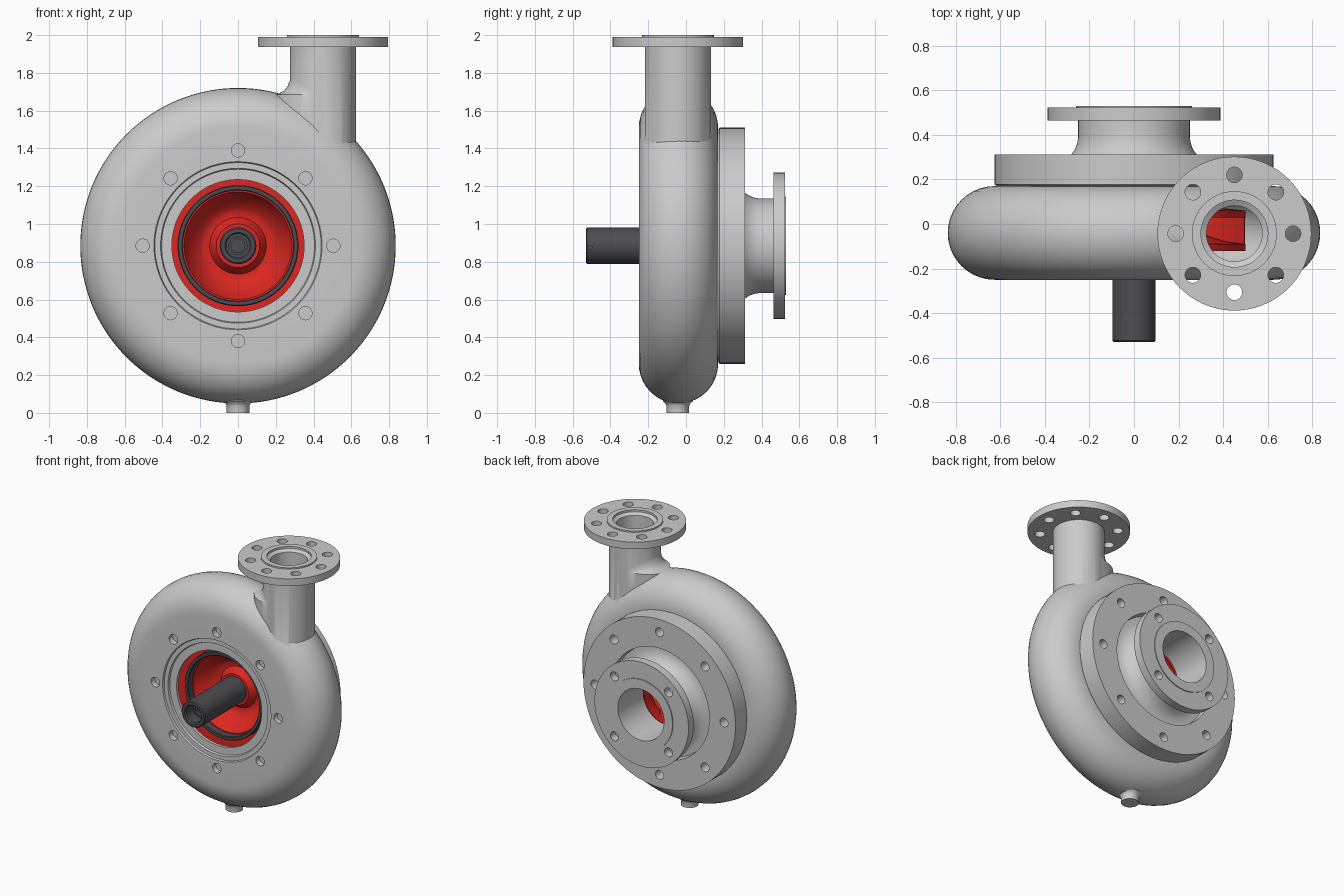
import bpy, bmesh
from math import sin, cos, pi, radians

if "Cube" in bpy.data.objects:
    bpy.data.objects.remove(bpy.data.objects["Cube"])

ZC = 0.885            # height of the pump axis
YC = -0.04            # middle plane of the casing
OUT = 0.45            # x of the outlet pipe
AXIS = (0, 0, ZC)


def material(name, col):
    m = bpy.data.materials.new(name)
    m.diffuse_color = (*col, 1)
    m.use_nodes = True
    m.node_tree.nodes["Principled BSDF"].inputs["Base Color"].default_value = m.diffuse_color
    return m


RED = material("red_paint", (0.72, 0.02, 0.015))
DARK = material("dark_steel", (0.075, 0.075, 0.085))


def finish(name, bm, mat=None):
    bmesh.ops.remove_doubles(bm, verts=bm.verts, dist=1e-5)
    bmesh.ops.recalc_face_normals(bm, faces=bm.faces)
    me = bpy.data.meshes.new(name)
    bm.to_mesh(me)
    bm.free()
    ob = bpy.data.objects.new(name, me)
    bpy.context.collection.objects.link(ob)
    if mat:
        me.materials.append(mat)
    return ob


def lathe(name, pts, axis="y", centers=(AXIS,), seg=96, mat=None):
    """Revolve a closed (radius, height) profile round an axis, once per centre."""
    bm = bmesh.new()
    for cx, cy, cz in centers:
        rings = []
        for r, h in pts:
            ring = []
            for i in range(seg):
                u, v = r * cos(2 * pi * i / seg), r * sin(2 * pi * i / seg)
                p = {"x": (h, u, v), "y": (u, h, v), "z": (u, v, h)}[axis]
                ring.append(bm.verts.new((p[0] + cx, p[1] + cy, p[2] + cz)))
            rings.append(ring)
        for k in range(len(pts)):
            n = (k + 1) % len(pts)
            if pts[k][0] == 0 and pts[n][0] == 0:
                continue
            a, b = rings[k], rings[n]
            for i in range(seg):
                j = (i + 1) % seg
                bm.faces.new((a[i], a[j], b[j], b[i]))
    return finish(name, bm, mat)


def rod(name, r, h0, h1, axis, centers, seg=32):
    return lathe(name, [(0, h0), (r, h0), (r, h1), (0, h1)], axis, centers, seg)


def boolean(ob, other, op):
    m = ob.modifiers.new("bool", "BOOLEAN")
    m.object, m.operation, m.solver = other, op, "EXACT"
    bpy.context.view_layer.objects.active = ob
    bpy.ops.object.modifier_apply(modifier=m.name)
    bpy.data.objects.remove(other)


def circle(n, r, start=0):
    return [(r * cos(radians(start) + 2 * pi * i / n), r * sin(radians(start) + 2 * pi * i / n)) for i in range(n)]


def arc(r, n=20):
    return [(0.625 + r * cos(a), YC + r * sin(a)) for a in (-pi / 2 + pi * i / n for i in range(n + 1))]


# Volute casing with stepped front opening
casing = lathe("volute_casing", [(0.35, -0.222), (0.405, -0.222), (0.41, -0.237), (0.44, -0.237), (0.445, -0.25)]
               + arc(0.21) + [(0.35, 0.17)], seg=128)

# Outlet pipe and flange
pipe = lathe("pipe", [(0, 1.3), (0.175, 1.3), (0.175, 1.937), (0.345, 1.937), (0.345, 1.99),
                      (0.19, 1.99), (0.19, 2.0), (0, 2.0)], "z", [(OUT, YC - 0.003, 0)], 72)
boolean(casing, pipe, "UNION")

# Fillet in the crotch between pipe and casing, fading out round the pipe
steps = [(0, 1.45), (0.09, 1.45), (0.09, 1.685), (0.06, 1.692), (0.035, 1.705), (0.015, 1.73), (0.004, 1.76), (-0.004, 1.79)]
bm = bmesh.new()
rings = []
for e, z in steps:
    ring = []
    for i in range(48):
        a = 2 * pi * i / 48
        r = 0.172 + e * max(0, -cos(a)) ** 3
        ring.append(bm.verts.new((OUT + r * cos(a), YC - 0.003 + r * sin(a), z)))
    rings.append(ring)
for a, b in zip(rings[1:], rings[2:]):
    for i in range(48):
        bm.faces.new((a[i], a[(i + 1) % 48], b[(i + 1) % 48], b[i]))
bm.faces.new(rings[1])
bm.faces.new(rings[-1])
boolean(casing, finish("fillet", bm), "UNION")

# Drain stub
drain = lathe("drain", [(0, 0), (0.06, 0), (0.06, 0.035), (0.066, 0.05), (0.08, 0.062), (0.08, 0.1), (0, 0.1)],
              "z", [(0, YC - 0.003, 0)], 40)
boolean(casing, drain, "UNION")

# Hollow inside, outlet bore and bolt holes
boolean(casing, lathe("cavity", [(0, -0.2)] + arc(0.16) + [(0, 0.12)], seg=112), "DIFFERENCE")
boolean(casing, lathe("bore", [(0, 1.22), (0.125, 1.22), (0.125, 1.97), (0.15, 1.985), (0.15, 2.1), (0, 2.1)],
                      "z", [(OUT, YC - 0.003, 0)], 60), "DIFFERENCE")
boolean(casing, rod("holes", 0.035, 1.9, 2.05, "z",
                    [(OUT + x, YC - 0.003 + y, 0) for x, y in circle(8, 0.263)]), "DIFFERENCE")
boolean(casing, rod("holes", 0.035, -0.3, -0.208, "y",
                    [(x, 0, ZC + z) for x, z in circle(8, 0.505)]), "DIFFERENCE")

# Suction cover with recess, flared neck and flange
cover = lathe("suction_cover", [
    (0.19, 0.53), (0.26, 0.53), (0.26, 0.523), (0.387, 0.523), (0.387, 0.463), (0.25, 0.463), (0.25, 0.39),
    (0.255, 0.36), (0.265, 0.334), (0.282, 0.31), (0.305, 0.285), (0.335, 0.267), (0.37, 0.26), (0.405, 0.26),
    (0.41, 0.312), (0.625, 0.312), (0.625, 0.178), (0.615, 0.17), (0.345, 0.17), (0.345, 0.13), (0.275, 0.13),
    (0.27, 0.21), (0.19, 0.23)])
boolean(cover, rod("holes", 0.033, 0.22, 0.4, "y",
                   [(x, 0, ZC + z) for x, z in circle(8, 0.53)]), "DIFFERENCE")
boolean(cover, rod("holes", 0.033, 0.44, 0.6, "y",
                   [(x, 0, ZC + z) for x, z in circle(4, 0.315, 45)]), "DIFFERENCE")

# Impeller: dished back shroud, front shroud and curved vanes
back_shroud = lathe("impeller_back_shroud", [
    (0, -0.04), (0.115, -0.04), (0.13, -0.02), (0.15, 0.012), (0.175, 0.012), (0.2, 0.0), (0.235, -0.035),
    (0.265, -0.075), (0.285, -0.12), (0.5, -0.12), (0.5, -0.09), (0.4, -0.075), (0.32, -0.05), (0.25, 0.0),
    (0.19, 0.055), (0.15, 0.085), (0.1, 0.11), (0, 0.115)], mat=RED)
front_shroud = lathe("impeller_front_shroud", [
    (0.5, 0.03), (0.5, 0.06), (0.32, 0.08), (0.275, 0.1), (0.255, 0.125), (0.25, 0.2), (0.21, 0.2),
    (0.22, 0.13), (0.25, 0.07), (0.3, 0.045)], mat=RED)

VANE = [(0.22, 0.0, 0.13), (0.25, -0.02, 0.09), (0.3, -0.05, 0.06), (0.35, -0.07, 0.055),
        (0.4, -0.08, 0.05), (0.45, -0.09, 0.045), (0.497, -0.095, 0.04)]
bm = bmesh.new()
for k in range(6):
    secs = []
    for r, lo, hi in VANE:
        a = 2 * pi * k / 6 + 4.0 * (r - 0.22)
        d = 0.014 / r
        secs.append([bm.verts.new((r * cos(t), y, ZC + r * sin(t)))
                     for t, y in ((a - d, lo), (a + d, lo), (a + d, hi), (a - d, hi))])
    for s, t in zip(secs, secs[1:]):
        for i in range(4):
            bm.faces.new((s[i], s[(i + 1) % 4], t[(i + 1) % 4], t[i]))
    bm.faces.new(secs[0])
    bm.faces.new(secs[-1])
vanes = finish("impeller_vanes", bm, RED)

# Rim of the back shroud and dark wear ring
wear_ring = lathe("wear_ring", [(0.292, -0.121), (0.292, -0.168), (0.297, -0.173), (0.315, -0.173),
                                (0.32, -0.168), (0.32, -0.121)], mat=DARK)

# Hollow shaft with a bolt seated inside
shaft = lathe("shaft", [(0, -0.03), (0.097, -0.03), (0.097, -0.523), (0.09, -0.53), (0.07, -0.53),
                        (0.062, -0.52), (0.062, -0.4), (0, -0.4)], seg=64, mat=DARK)
boolean(shaft, rod("pin_hole", 0.011, 0.05, 0.2, "x", [(0, -0.508, ZC - 0.01)], 16), "DIFFERENCE")
bolt = lathe("shaft_bolt", [(0, -0.39), (0.05, -0.39), (0.05, -0.45), (0.036, -0.45), (0.036, -0.42),
                            (0, -0.42)], seg=48, mat=DARK)

# Smooth shading with crisp edges
for ob in bpy.data.objects:
    bpy.ops.object.select_all(action="DESELECT")
    ob.select_set(True)
    bpy.context.view_layer.objects.active = ob
    bpy.ops.object.shade_smooth_by_angle(angle=radians(30))
